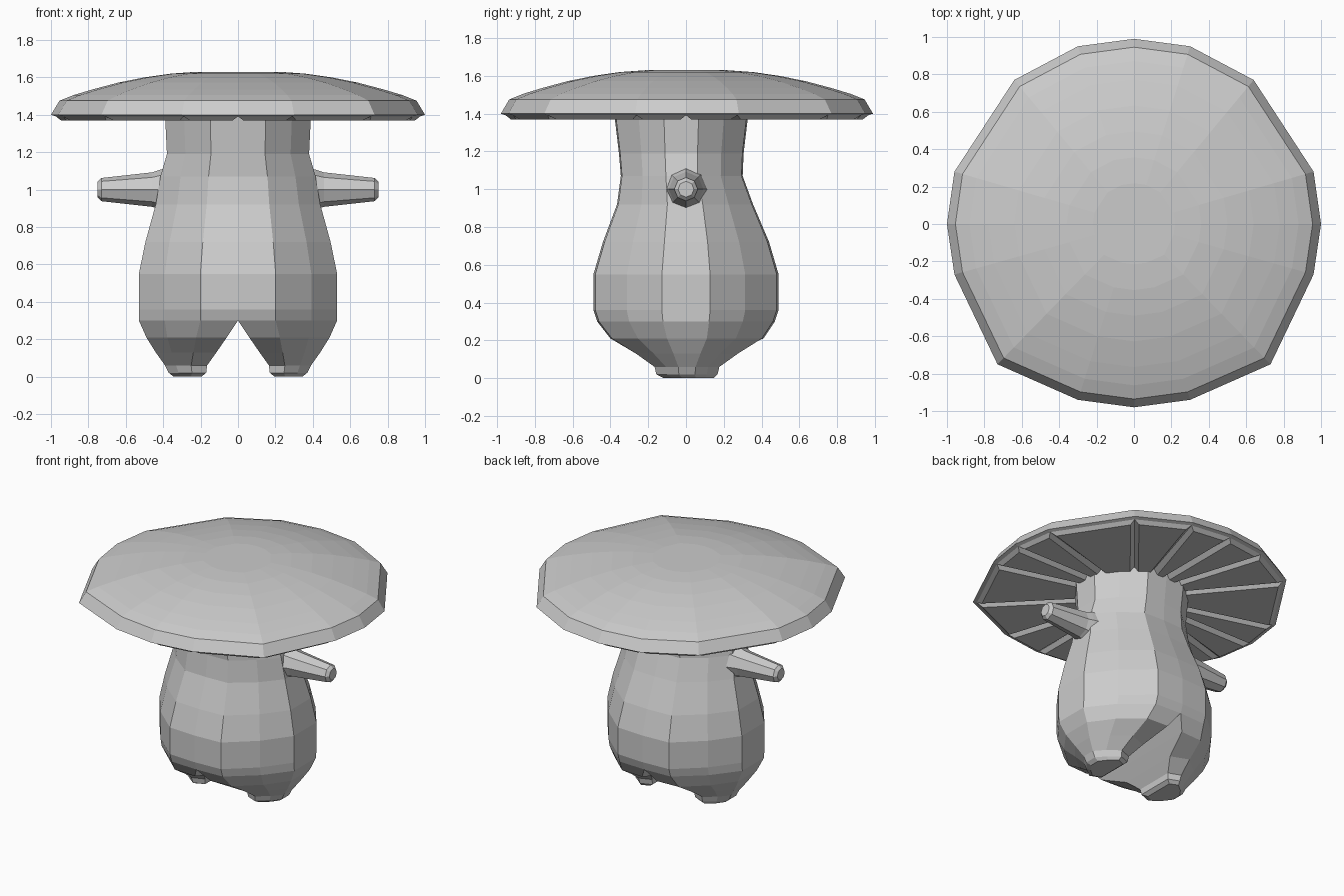
import bpy, bmesh, math
from mathutils import Vector

if "Cube" in bpy.data.objects:
    bpy.data.objects.remove(bpy.data.objects["Cube"])

grey = bpy.data.materials.new("light_grey")
grey.diffuse_color = (0.6, 0.6, 0.6, 1)
grey.use_nodes = True
grey.node_tree.nodes["Principled BSDF"].inputs["Base Color"].default_value = grey.diffuse_color


def make(name, bm):
    bmesh.ops.recalc_face_normals(bm, faces=bm.faces)
    me = bpy.data.meshes.new(name)
    bm.to_mesh(me)
    bm.free()
    ob = bpy.data.objects.new(name, me)
    bpy.context.collection.objects.link(ob)
    me.materials.append(grey)
    return ob


def add_mirror(ob):
    m = ob.modifiers.new("mirror", 'MIRROR')
    m.merge_threshold = 0.001


def bridge(bm, a, b, closed=True):
    n = len(a)
    for i in range(n if closed else n - 1):
        j = (i + 1) % n
        bm.faces.new((a[i], a[j], b[j], b[i]))


# --- Cap: uneven sixteen-sided dome ---
half = [(0, -.98), (.30, -.94), (.73, -.75), (.96, -.27), (1, 0),
        (.96, .28), (.64, .77), (.30, .95), (0, .99)]
outline = [Vector((x, y, 0)) for x, y in half]
outline += [Vector((-x, y, 0)) for x, y in half[-2:0:-1]]
bm = bmesh.new()
rings = []
for s, z in ((1, 1.40), (.955, 1.475), (.88, 1.505), (.78, 1.535), (.64, 1.572),
             (.50, 1.60), (.36, 1.62), (.22, 1.63)):
    rings.append([bm.verts.new(p * s + Vector((0, 0, z))) for p in outline])
for a, b in zip(rings, rings[1:]):
    bridge(bm, a, b)
bm.faces.new(rings[-1])

# Underside: flat panels parted by V grooves running to each rim corner
n = len(outline)
up = Vector((0, 0, 1))
inner_s, outer_s, groove = .28, .95, .028
groove_in = [bm.verts.new(p * inner_s + up * 1.405) for p in outline]
groove_out = [bm.verts.new(p * .975 + up * 1.392) for p in outline]
for i in range(n):
    j = (i + 1) % n
    p, q = outline[i], outline[j]
    d = (q - p).normalized() * groove
    po, qo = [bm.verts.new(v * outer_s + o + up * 1.37) for v, o in ((p, d), (q, -d))]
    pi, qi = [bm.verts.new(v * inner_s + o + up * 1.37) for v, o in ((p, d), (q, -d))]
    bm.faces.new((po, qo, qi, pi))
    bm.faces.new((groove_out[i], po, pi, groove_in[i]))
    bm.faces.new((qo, groove_out[j], groove_in[j], qi))
    bm.faces.new((groove_out[i], groove_out[j], qo, po))
    bm.faces.new((rings[0][i], rings[0][j], groove_out[j], groove_out[i]))
make("cap", bm)

# --- Body and leg: one half lofted upward, then mirrored ---
unit = [(0, -1), (.38, -.98), (.74, -.64), (1, -.26), (1, .26), (.74, .64), (.38, .98), (0, 1)]
bm = bmesh.new()
body = []
# height, half width, front y, back y
for z, w, f, b in ((.30, .53, -.47, .47), (.36, .53, -.49, .49), (.55, .53, -.49, .49),
                   (.72, .495, -.44, .44), (.92, .44, -.365, .355), (1.07, .415, -.345, .30),
                   (1.19, .38, -.355, .305), (1.40, .39, -.38, .33)):
    c, h = (f + b) / 2, (b - f) / 2
    body.append([bm.verts.new((x * w, c + y * h, z)) for x, y in unit])
for a, b in zip(body, body[1:]):
    bridge(bm, a, b, False)

# Leg tapers from the crotch to a small bevelled foot
inner = [bm.verts.new((0, y, .30)) for y in (.13, -.13)]
prev = body[0] + inner
# height, inner x, outer x, front y, back y
for z, x0, x1, f, b in ((.21, .06, .49, -.40, .41), (.13, .115, .44, -.27, .28),
                        (.06, .165, .39, -.17, .18), (.02, .17, .37, -.16, .17),
                        (.0, .195, .345, -.12, .15)):
    c, h = (f + b) / 2, (b - f) / 2
    ring = []
    for k, (x, y) in enumerate(unit):
        y *= .8 if k in (0, 7) and z < .2 else 1
        ring.append(bm.verts.new((x0 + x * (x1 - x0), c + y * h, z)))
    ring += [bm.verts.new((x0, c + y * h, z)) for y in (.26, -.26)]
    bridge(bm, prev, ring)
    prev = ring
bm.faces.new(prev)
add_mirror(make("body_and_legs", bm))

# --- Arms: tapered octagonal stubs with a bevelled tip ---
bm = bmesh.new()
prev = None
for x, r in ((.34, .125), (.42, .105), (.46, .092), (.73, .062), (.75, .042)):
    ring = [bm.verts.new((x, r * math.cos(a * math.pi / 4), 1 + r * math.sin(a * math.pi / 4)))
            for a in range(8)]
    if prev:
        bridge(bm, prev, ring)
    else:
        bm.faces.new(ring)
    prev = ring
bm.faces.new(prev)
add_mirror(make("arms", bm))
